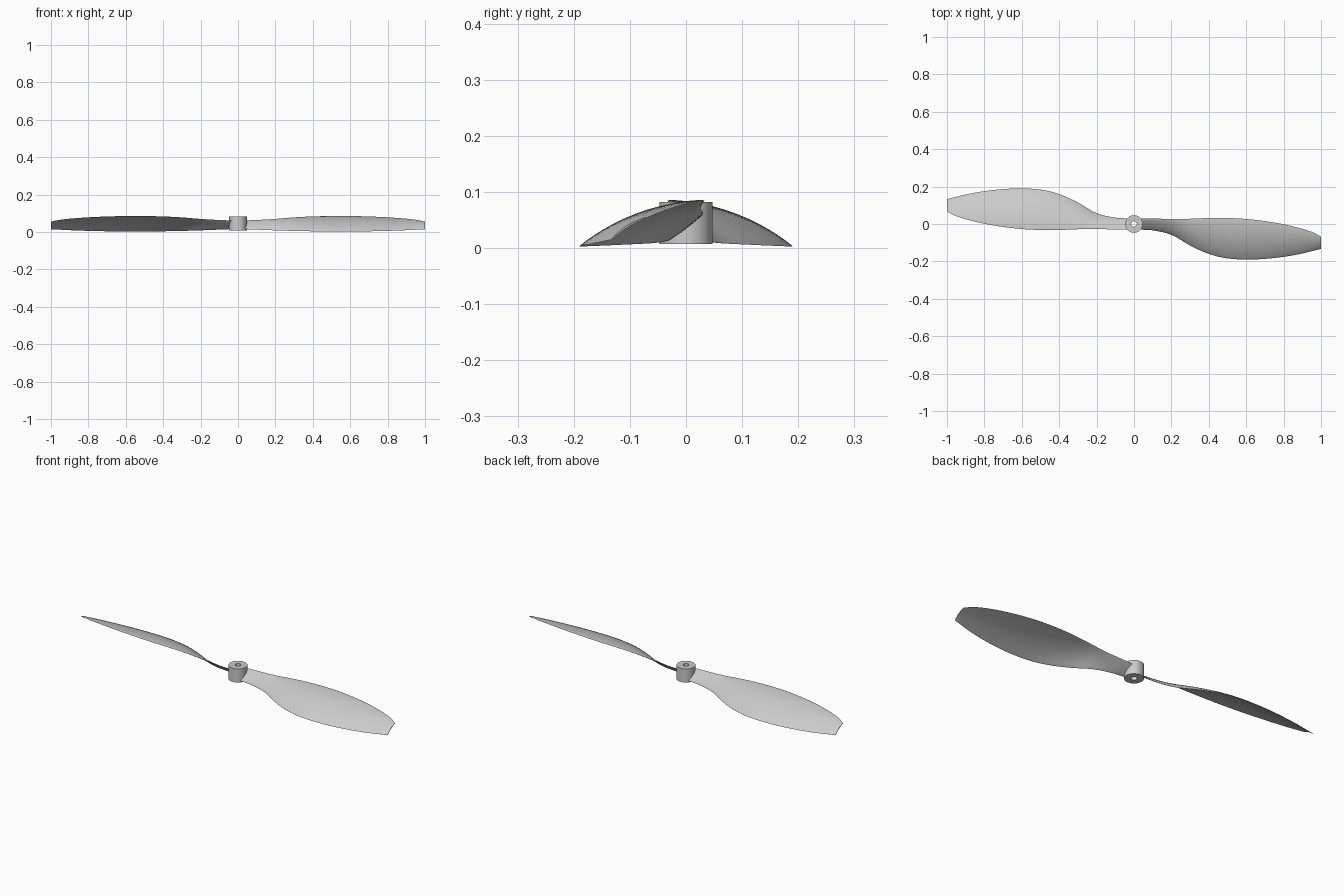
import bpy, bmesh, math
from mathutils import Vector, Matrix

cube = bpy.data.objects.get("Cube")
if cube:
    bpy.data.objects.remove(cube)

grey = bpy.data.materials.new("light_grey")
grey.use_nodes = True
COLOUR = (0.6, 0.6, 0.6, 1)
grey.diffuse_color = COLOUR
grey.node_tree.nodes["Principled BSDF"].inputs["Base Color"].default_value = COLOUR


def finish(bm, name, angle):
    bmesh.ops.recalc_face_normals(bm, faces=bm.faces)
    mesh = bpy.data.meshes.new(name)
    bm.to_mesh(mesh)
    bm.free()
    mesh.materials.append(grey)
    obj = bpy.data.objects.new(name, mesh)
    bpy.context.collection.objects.link(obj)
    bpy.ops.object.select_all(action='DESELECT')
    obj.select_set(True)
    bpy.context.view_layer.objects.active = obj
    bpy.ops.object.shade_smooth_by_angle(angle=math.radians(angle))
    return obj


# Blade stations: x, low edge y and z, high edge y and z
STATIONS = [
    (0.03, -0.030, 0.016, 0.030, 0.062),
    (0.10, -0.034, 0.013, 0.030, 0.064),
    (0.20, -0.058, 0.009, 0.026, 0.070),
    (0.30, -0.115, 0.006, 0.028, 0.078),
    (0.40, -0.160, 0.004, 0.032, 0.083),
    (0.50, -0.184, 0.003, 0.032, 0.085),
    (0.62, -0.190, 0.003, 0.025, 0.085),
    (0.75, -0.182, 0.005, 0.008, 0.081),
    (0.88, -0.162, 0.009, -0.020, 0.073),
    (0.96, -0.143, 0.013, -0.046, 0.064),
    (1.00, -0.133, 0.015, -0.068, 0.055),
]


def smooth_stations(rows, steps):
    """Interpolate the stations with a cubic through every row."""
    pts = [Vector(r) for r in rows]

    def slope(i, k):
        a, b = max(i - 1, 0), min(i + 1, len(pts) - 1)
        return (pts[b][k] - pts[a][k]) / (pts[b][0] - pts[a][0])

    for i in range(len(pts) - 1):
        p, q = pts[i], pts[i + 1]
        h = q[0] - p[0]
        for s in range(steps):
            t = s / steps
            u = 1 - t
            yield [p[0] + h * t] + [
                p[k] * u * u * (1 + 2 * t) + q[k] * t * t * (3 - 2 * t)
                + h * t * u * (slope(i, k) * u - slope(i + 1, k) * t)
                for k in range(1, 5)]
    yield list(pts[-1])


def section(x, y0, z0, y1, z1, n=16):
    """Thin cambered section running from the low edge to the high edge."""
    low, high = Vector((x, y0, z0)), Vector((x, y1, z1))
    chord = high - low
    normal = Vector((0, -chord.z, chord.y)).normalized()
    camber = 0.07 * chord.length * min(1, x / 0.3)
    thick = 0.0045 - 0.003 * x
    upper, lower = [], []
    for i in range(n + 1):
        t = (1 - math.cos(math.pi * i / n)) / 2
        arch = 4 * t * (1 - t)
        mid = low + chord * t + normal * camber * arch
        half = normal * thick * math.sqrt(arch)
        upper.append(mid + half)
        lower.append(mid - half)
    return upper + lower[-2:0:-1]


def build_blade(name, turn):
    bm = bmesh.new()
    rings = [[bm.verts.new(p) for p in section(*row)]
             for row in smooth_stations(STATIONS, 4)]
    for a, b in zip(rings, rings[1:]):
        for i in range(len(a)):
            j = (i + 1) % len(a)
            bm.faces.new((a[i], a[j], b[j], b[i]))
    bm.faces.new(rings[0])
    bm.faces.new(rings[-1])
    bmesh.ops.rotate(bm, verts=bm.verts, matrix=Matrix.Rotation(turn, 3, 'Z'))
    return finish(bm, name, 50)


build_blade("left_blade", 0)
build_blade("right_blade", math.pi)

# Hub with a shaft hole through it
INNER, OUTER, BOTTOM, TOP = 0.015, 0.047, 0.007, 0.082
bm = bmesh.new()
corners = [(INNER, BOTTOM), (OUTER, BOTTOM), (OUTER, TOP), (INNER, TOP)]
loop = [bm.verts.new((r, 0, z)) for r, z in corners]
edges = [bm.edges.new((loop[i], loop[(i + 1) % 4])) for i in range(4)]
bmesh.ops.spin(bm, geom=loop + edges, cent=(0, 0, 0), axis=(0, 0, 1),
               angle=math.tau, steps=48, use_merge=True)
bmesh.ops.remove_doubles(bm, verts=bm.verts, dist=0.0001)
finish(bm, "hub", 30)
